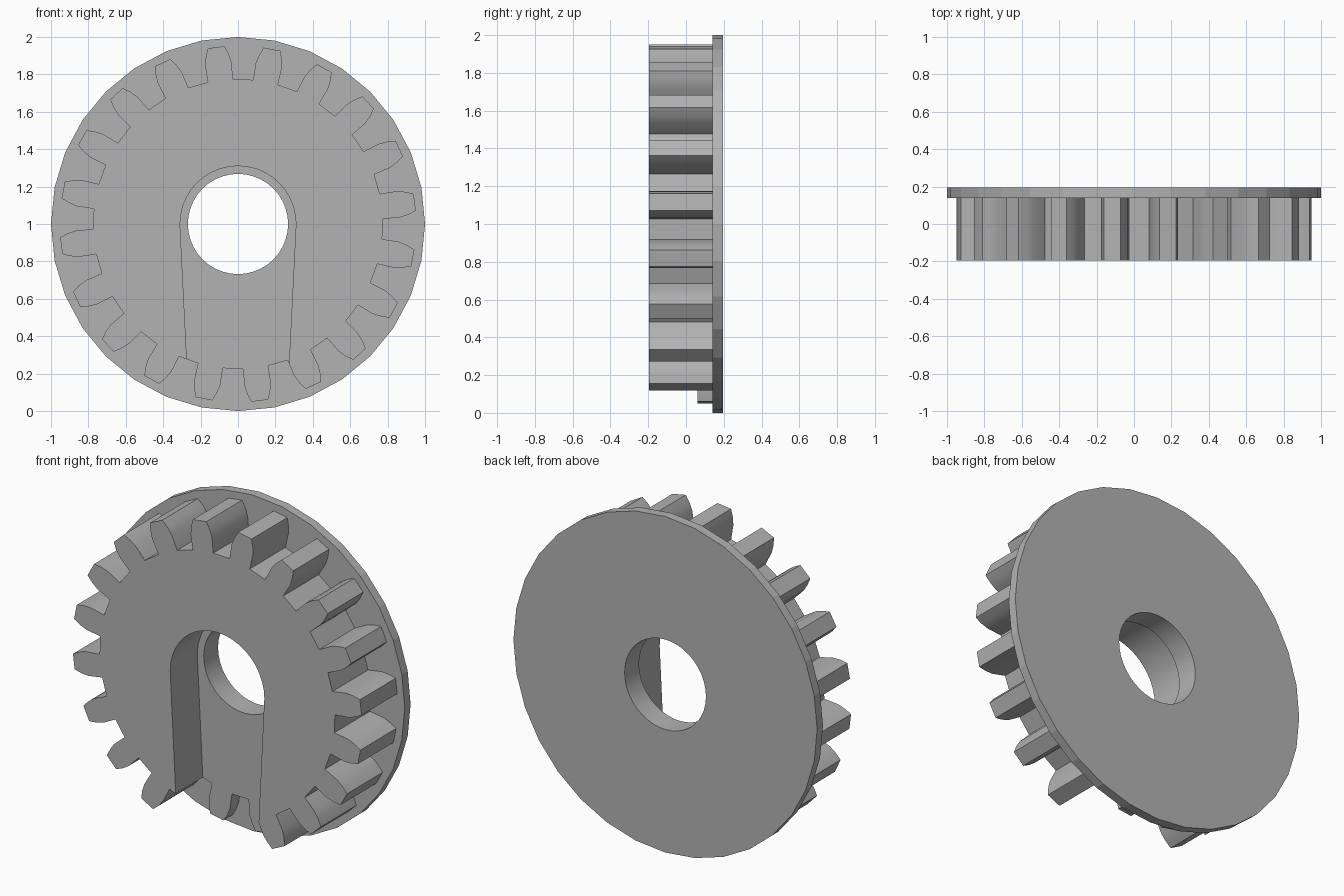
import bpy, bmesh
from math import sin, cos, pi, radians

if "Cube" in bpy.data.objects:
    bpy.data.objects.remove(bpy.data.objects["Cube"], do_unlink=True)

CENTRE_Z = 1.0
FRONT, FLOOR, FLANGE, BACK = -0.195, 0.06, 0.14, 0.195
TEETH = 20
TOOTH_START = -7          # degrees clockwise from the top
BORE = 0.268

grey = bpy.data.materials.new("plain grey")
grey.use_nodes = True
grey.diffuse_color = (0.45, 0.45, 0.45, 1)
grey.node_tree.nodes["Principled BSDF"].inputs["Base Color"].default_value = grey.diffuse_color


def polar(radius, degrees):
    """Point clockwise from the top, about the wheel axle."""
    a = radians(degrees)
    return radius * sin(a), CENTRE_Z + radius * cos(a)


def circle(radius, sides):
    return [polar(radius, 360 * i / sides) for i in range(sides)]


def prism(name, outline, y0, y1):
    """Extrude an x-z outline from y0 to y1."""
    bm = bmesh.new()
    face = bm.faces.new([bm.verts.new((x, y0, z)) for x, z in outline])
    new = bmesh.ops.extrude_face_region(bm, geom=[face])["geom"]
    verts = [v for v in new if isinstance(v, bmesh.types.BMVert)]
    bmesh.ops.translate(bm, verts=verts, vec=(0, y1 - y0, 0))
    bmesh.ops.recalc_face_normals(bm, faces=bm.faces)
    mesh = bpy.data.meshes.new(name)
    bm.to_mesh(mesh)
    bm.free()
    mesh.materials.append(grey)
    obj = bpy.data.objects.new(name, mesh)
    bpy.context.collection.objects.link(obj)
    return obj


def cut(obj, cutter):
    mod = obj.modifiers.new(cutter.name, 'BOOLEAN')
    mod.operation = 'DIFFERENCE'
    mod.solver = 'EXACT'
    mod.object = cutter
    bpy.context.view_layer.objects.active = obj
    bpy.ops.object.modifier_apply(modifier=mod.name)


# Toothed outline: half of one flank, mirrored and repeated
flank = [(0.775, 5.0), (0.865, 4.7), (0.91, 3.9), (0.953, 2.7)]
profile = [(r, -a) for r, a in flank] + flank[::-1]
teeth = []
for i in range(TEETH):
    middle = TOOTH_START + i * 360 / TEETH
    teeth += [polar(r, middle + a) for r, a in profile]

gear = prism("toothed_wheel", teeth, FRONT, FLANGE)
flange = prism("back_flange", circle(1.0, 32), FLANGE, BACK)

# Arched slot, slightly narrowing to the open bottom
slot_outline = [polar(0.31, -90 + 180 * i / 20) for i in range(21)]
slot_outline += [(0.255, -0.1), (-0.255, -0.1)]
slot = prism("slot_cutter", slot_outline, FRONT - 0.1, FLOOR)
bore = prism("bore_cutter", circle(BORE, 40), FRONT - 0.1, BACK + 0.1)

cut(gear, slot)
for part in (gear, flange):
    cut(part, bore)
for cutter in (slot, bore):
    bpy.data.objects.remove(cutter, do_unlink=True)

# Soften the round walls and tooth flanks, keep corners crisp
for part in (gear, flange):
    bpy.ops.object.select_all(action='DESELECT')
    part.select_set(True)
    bpy.context.view_layer.objects.active = part
    bpy.ops.object.shade_smooth_by_angle(angle=radians(20 if part is gear else 10))
